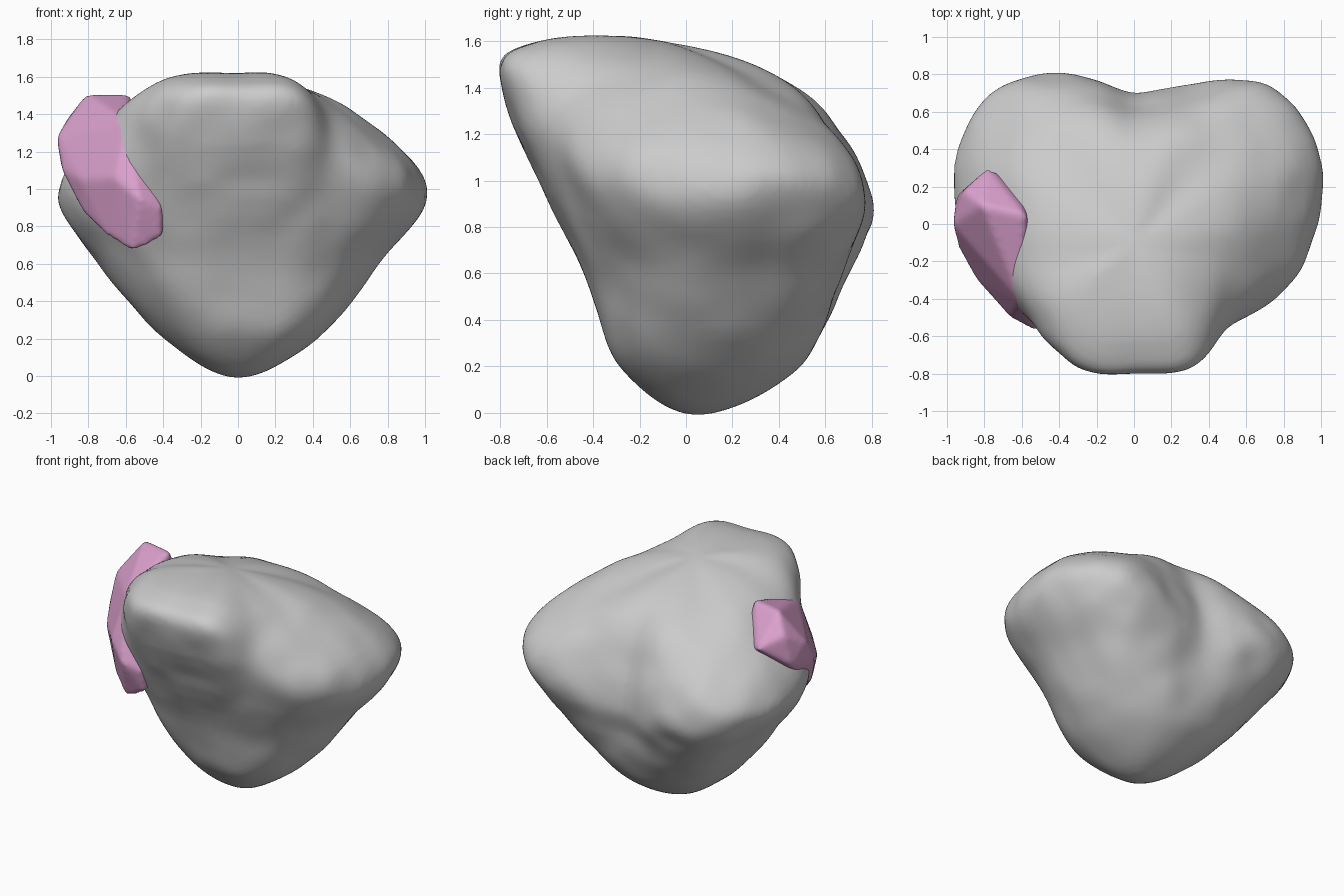
import bpy, bmesh, math
from mathutils import Vector, noise

if "Cube" in bpy.data.objects:
    bpy.data.objects.remove(bpy.data.objects["Cube"])

COUNT, SUB, ROWSUB = 16, 8, 9
N = COUNT * SUB

# Each meridian, every 22.5 degrees from +x, has a low and mid radius
# (at z 0.2 and 0.6), then radius/height of the rim and of the shoulder.
MERIDIANS = [
    (.42, .74, .98, 1.01, .58, 1.44), (.45, .79, 1.06, 1.02, .62, 1.40),
    (.48, .83, 1.04, .98, .62, 1.35), (.50, .73, .80, .93, .50, 1.40),
    (.49, .66, .68, .95, .45, 1.41), (.49, .76, .86, .93, .56, 1.37),
    (.47, .85, 1.03, .94, .67, 1.33), (.42, .79, 1.01, .98, .62, 1.41),
    (.38, .72, .94, 1.00, .58, 1.46), (.34, .61, .81, 1.04, .62, 1.48),
    (.31, .54, .76, 1.20, .63, 1.56), (.29, .47, .81, 1.35, .68, 1.59),
    (.28, .44, .79, 1.38, .66, 1.59), (.31, .46, .81, 1.36, .67, 1.59),
    (.36, .54, .76, 1.15, .56, 1.51), (.40, .64, .89, 1.05, .54, 1.46)]
BOTTOM, TOP = Vector((0, .05, -.01)), Vector((0, -.1, 1.60))


def spline(a, b, c, d, t):
    return (b * 2 + (c - a) * t + (a * 2 - b * 5 + c * 4 - d) * t * t
            + (b * 3 - a - c * 3 + d) * t ** 3) * .5


def meridian(i):
    k, t = divmod(i % N, SUB)
    keys = [MERIDIANS[(k + j) % COUNT] for j in (-1, 0, 1, 2)]
    v = [spline(*vals, t / SUB) for vals in zip(*keys)]
    a = 2 * math.pi * i / N
    return [Vector((r * math.cos(a), r * math.sin(a), z)) for r, z in
            ((v[0], .2), (v[1], .6), (v[2], v[3]), (v[4], v[5]))]


def finish(name, bm, voxel, passes):
    """Make the object, then even out and soften its surface."""
    bmesh.ops.recalc_face_normals(bm, faces=bm.faces)
    mesh = bpy.data.meshes.new(name)
    bm.to_mesh(mesh)
    bm.free()
    ob = bpy.data.objects.new(name, mesh)
    bpy.context.collection.objects.link(ob)
    even = ob.modifiers.new("even", 'REMESH')
    even.mode = 'VOXEL'
    even.voxel_size = voxel
    even.use_smooth_shade = True
    ob.modifiers.new("soften", 'SMOOTH').iterations = passes
    return ob


# Rock body: smooth surface through the meridians, closed at both poles
bm = bmesh.new()
lines = [meridian(i) for i in range(N)]
cols = []
bottom, top = bm.verts.new(BOTTOM), bm.verts.new(TOP)
for i, line in enumerate(lines):
    far = lines[(i + N // 2) % N]
    pts = [far[0], BOTTOM] + line + [TOP, far[-1]]
    col = []
    for s in range(1, 5 * ROWSUB):
        k, t = divmod(s, ROWSUB)
        p = spline(*pts[k:k + 4], t / ROWSUB)
        p += Vector((p.x, p.y, 0)) * noise.noise(p * 5) * .02
        col.append(bm.verts.new(p))
    cols.append(col)
for i in range(N):
    a, b = cols[i], cols[(i + 1) % N]
    bm.faces.new((bottom, b[0], a[0]))
    bm.faces.new((top, a[-1], b[-1]))
    for j in range(len(a) - 1):
        bm.faces.new((a[j], b[j], b[j + 1], a[j + 1]))
finish("rock_body", bm, .02, 8)

# Pink patch: faceted growth wrapped over the left front, softened
bm = bmesh.new()
for p in ((-.81, .10, 1.51), (-.58, .05, 1.51), (-.78, .30, 1.30),
          (-.91, .18, 1.38), (-.97, .00, 1.28), (-.94, -.12, 1.10),
          (-.95, .15, 1.16), (-.84, -.30, 1.05), (-.82, -.25, .86),
          (-.66, -.50, 1.06), (-.53, -.57, .95), (-.40, -.52, .90),
          (-.40, -.48, .74), (-.57, -.46, .66), (-.70, -.38, .75),
          (-.60, -.42, 1.36), (-.60, -.10, 1.45), (-.50, .00, 1.00),
          (-.40, -.30, .85), (-.58, .20, 1.20)):
    bm.verts.new(p)
bmesh.ops.convex_hull(bm, input=bm.verts)
patch = finish("pink_patch", bm, .018, 8)
pink = bpy.data.materials.new("pink")
pink.diffuse_color = (.72, .36, .62, 1)
pink.use_nodes = True
pink.node_tree.nodes["Principled BSDF"].inputs["Base Color"].default_value = pink.diffuse_color
patch.data.materials.append(pink)
